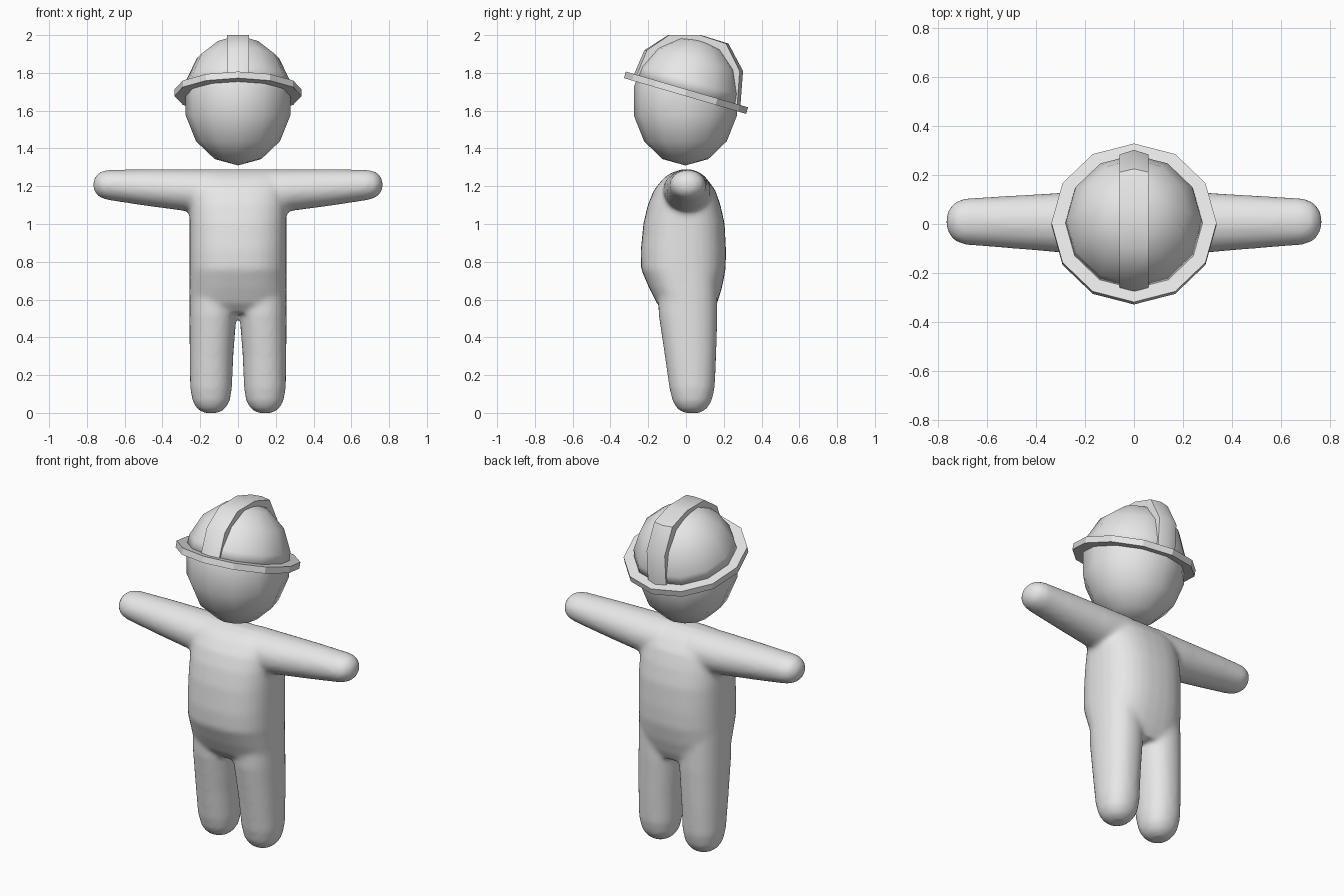
import bpy, bmesh, math
from mathutils import Vector, Matrix

if "Cube" in bpy.data.objects:
    bpy.data.objects.remove(bpy.data.objects["Cube"])

grey = bpy.data.materials.new("plain grey")
grey.diffuse_color = (0.8, 0.8, 0.8, 1)
grey.use_nodes = True
grey.node_tree.nodes["Principled BSDF"].inputs["Base Color"].default_value = grey.diffuse_color

TILT = math.radians(-16.3)
HAT = Matrix.Translation((0, 0, 1.695)) @ Matrix.Rotation(TILT, 4, 'X')


def finish(name, bm, smooth):
    bmesh.ops.recalc_face_normals(bm, faces=bm.faces[:])
    for f in bm.faces:
        f.smooth = smooth
    me = bpy.data.meshes.new(name)
    bm.to_mesh(me)
    bm.free()
    me.materials.append(grey)
    ob = bpy.data.objects.new(name, me)
    bpy.context.collection.objects.link(ob)
    return ob


def skin(bm, rings):
    """Closed solid through a list of point rings."""
    loops = [[bm.verts.new(p) for p in r] for r in rings]
    n = len(loops[0])
    for a, b in zip(loops, loops[1:]):
        for i in range(n):
            j = (i + 1) % n
            bm.faces.new((a[i], a[j], b[j], b[i]))
    bm.faces.new(loops[0][::-1])
    bm.faces.new(loops[-1])


def oval(cu, cv, ru, rv, power=2.0, n=32):
    pts = []
    for i in range(n):
        c, s = math.cos(2 * math.pi * i / n), math.sin(2 * math.pi * i / n)
        pts.append((cu + ru * math.copysign(abs(c) ** (2 / power), c),
                    cv + rv * math.copysign(abs(s) ** (2 / power), s)))
    return pts


# Body: torso, legs and arms blended into one soft skin
bm = bmesh.new()
torso = [(0.53, -0.11, 0.14), (0.58, -0.155, 0.165), (0.66, -0.195, 0.19),
         (0.76, -0.238, 0.21), (0.86, -0.24, 0.212), (1.0, -0.226, 0.205),
         (1.1, -0.203, 0.183), (1.18, -0.17, 0.155), (1.24, -0.122, 0.11),
         (1.27, -0.08, 0.075), (1.288, -0.03, 0.03)]  # z, front y, back y
skin(bm, [[(u, v, z) for u, v in
           oval(0, (f + b) / 2, 0.257, (b - f) / 2, 2.5)] for z, f, b in torso])
legs = [(0.0, -0.01, 0.075, 0.105, 0.18), (0.02, -0.045, 0.108, 0.07, 0.215),
        (0.06, -0.07, 0.135, 0.044, 0.24), (0.13, -0.088, 0.152, 0.032, 0.253),
        (0.3, -0.112, 0.16, 0.025, 0.256), (0.52, -0.145, 0.167, 0.008, 0.257),
        (0.7, -0.15, 0.165, 0.0, 0.256)]  # z, front, back, inner x, outer x
arms = [(0.1, 0.005, 1.17, 0.13, 0.12), (0.26, 0.005, 1.178, 0.125, 0.112),
        (0.5, 0.008, 1.194, 0.108, 0.096), (0.69, 0.01, 1.207, 0.095, 0.08),
        (0.73, 0.01, 1.208, 0.08, 0.068), (0.752, 0.01, 1.208, 0.056, 0.048),
        (0.766, 0.01, 1.208, 0.025, 0.022)]  # x, centre y, centre z, radii
for s in (-1, 1):
    skin(bm, [[(s * u, v, z) for u, v in
               oval((i + o) / 2, (f + b) / 2, (o - i) / 2, (b - f) / 2, 2.2)]
              for z, f, b, i, o in legs])
    skin(bm, [[(s * x, u, v) for u, v in oval(cy, cz, ry, rz)]
              for x, cy, cz, ry, rz in arms])
body = finish("body", bm, True)
mod = body.modifiers.new("blend", 'REMESH')
mod.mode = 'VOXEL'
mod.voxel_size = 0.014
mod.use_smooth_shade = True
mod = body.modifiers.new("soften", 'SMOOTH')
mod.factor = 0.5
mod.iterations = 8

# Head: faceted ball, cut off where the helmet covers it
bm = bmesh.new()
bmesh.ops.create_uvsphere(bm, u_segments=12, v_segments=7, radius=1)
bmesh.ops.transform(bm, verts=bm.verts[:], matrix=Matrix.Translation((0, -0.003, 1.65))
                    @ Matrix.Diagonal((0.284, 0.28, 0.34, 1)))
bmesh.ops.bisect_plane(bm, geom=bm.verts[:] + bm.edges[:] + bm.faces[:],
                       plane_co=HAT @ Vector((0, 0, 0.01)),
                       plane_no=HAT.to_3x3() @ Vector((0, 0, 1)), clear_outer=True)
finish("head", bm, True)

# Helmet dome
bm = bmesh.new()
rings = []
for deg in (0, 13, 38.6, 64.3, 89):
    e = math.radians(deg)
    r, h = 0.282 * math.cos(e), 0.297 * math.sin(e)
    rings.append([HAT @ Vector((u, v, h)) for u, v in oval(0, 0, r, r, n=12)])
skin(bm, rings)
finish("helmet_dome", bm, True)

# Helmet brim
bm = bmesh.new()
skin(bm, [[HAT @ Vector((u, v, h)) for u, v in oval(0, 0, 0.337, 0.337, n=12)]
          for h in (-0.018, 0.018)])
finish("helmet_brim", bm, False)

# Raised crest over the dome, slightly ridged at its ends
crest = [(-0.285, 1.77), (-0.22, 1.92), (-0.095, 2.0), (0.08, 2.0),
         (0.225, 1.955), (0.302, 1.81), (0.288, 1.625)]
bm = bmesh.new()
rings = []
for y, z in crest:
    iy, iz = y * 0.75, 1.7 + (z - 1.7) * 0.75
    rings.append([(-0.059, y * 0.94, z), (0, y, z), (0.059, y * 0.94, z),
                  (0.059, iy, iz), (-0.059, iy, iz)])
skin(bm, rings)
crest_ob = finish("helmet_crest", bm, False)
bpy.context.view_layer.objects.active = crest_ob
crest_ob.select_set(True)
bpy.ops.object.shade_smooth_by_angle(angle=math.radians(40))
